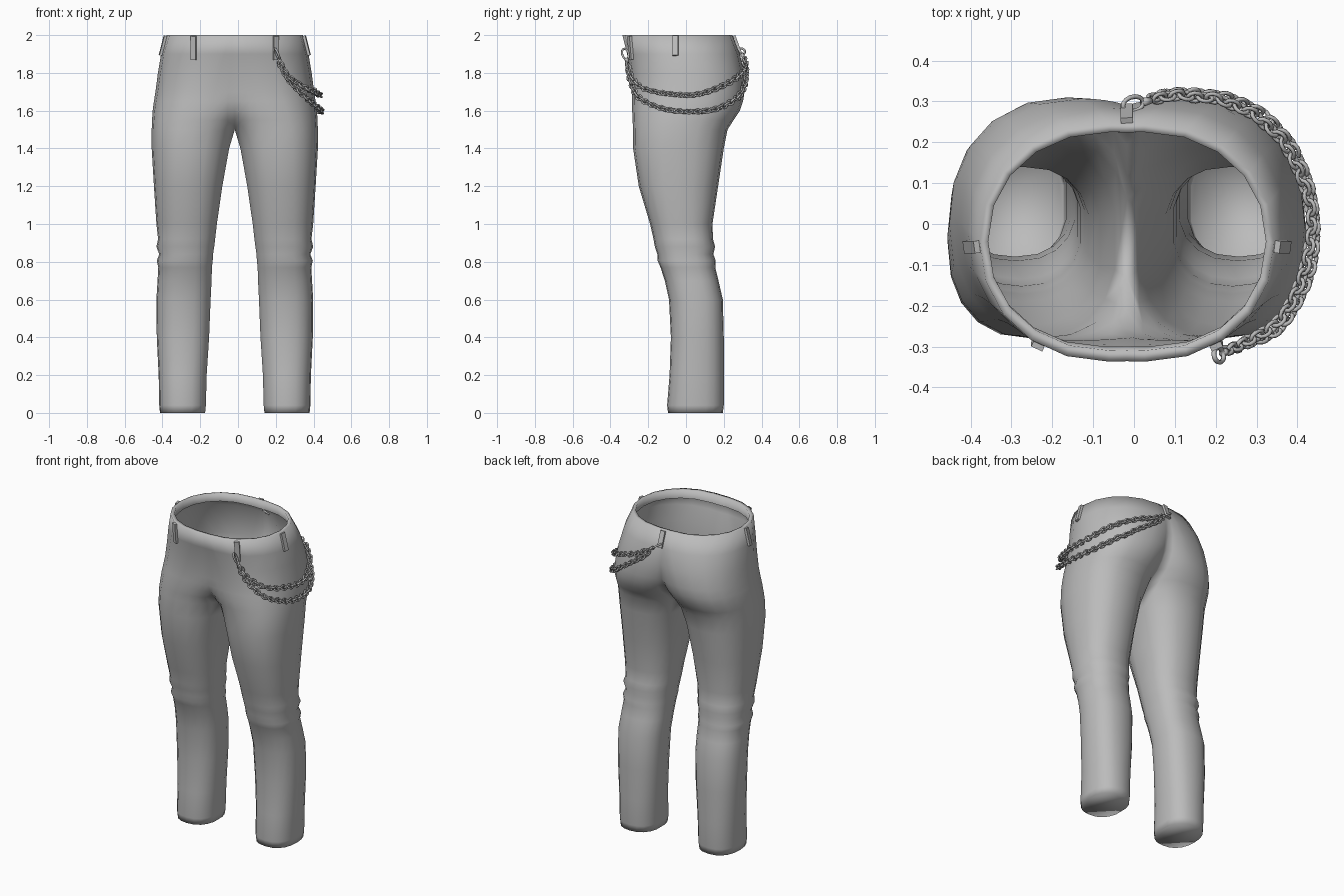
import bpy, bmesh, math
from mathutils import Vector, Matrix
from mathutils.bvhtree import BVHTree

cube = bpy.data.objects.get("Cube")
if cube:
    bpy.data.objects.remove(cube, do_unlink=True)

CENTRE = -0.017


def material(name, value):
    mat = bpy.data.materials.new(name)
    mat.use_nodes = True
    colour = (value, value, value, 1)
    mat.diffuse_color = colour
    mat.node_tree.nodes["Principled BSDF"].inputs["Base Color"].default_value = colour
    return mat


GREY = material("plain grey", 0.5)


def finish(bm, name, smooth=True):
    mesh = bpy.data.meshes.new(name)
    bm.to_mesh(mesh)
    mesh.materials.append(GREY)
    for poly in mesh.polygons:
        poly.use_smooth = smooth
    obj = bpy.data.objects.new(name, mesh)
    bpy.context.collection.objects.link(obj)
    return obj


# Leg sections: height, front y, back y, outer half width, inner half gap
LEG = [
    (0, -.095, .195, .396, .157), (.04, -.1, .2, .4, .153),
    (.2, -.087, .2, .403, .149), (.4, -.08, .2, .413, .136),
    (.6, -.09, .195, .415, .128), (.7, -.112, .172, .409, .123),
    (.77, -.135, .155, .405, .121), (.805, -.15, .157, .413, .117),
    (.84, -.152, .145, .4, .115), (.88, -.165, .154, .415, .109),
    (.92, -.172, .143, .406, .104), (1, -.19, .14, .415, .095),
    (1.2, -.25, .17, .428, .066), (1.4, -.28, .2, .44, .03)]

# Hip sections: height, front y, back y, half width, front and back crease angle
HIP = [
    (1.5, -.28, .22, .44, 70, 72), (1.55, -.283, .252, .438, 45, 64),
    (1.6, -.285, .285, .435, 28, 50), (1.65, -.285, .302, .428, 16, 40),
    (1.7, -.285, .31, .42, 12, 31), (1.8, -.295, .307, .407, 8, 20),
    (1.9, -.312, .285, .39, 6, 10), (2, -.337, .245, .36, 5, 5),
    (2, -.31, .225, .34, 5, 5), (1.95, -.3, .225, .342, 5, 5)]

OUTER, INNER = 10, 4


def half_section(z, front, back, width, gap, crease_front, crease_back):
    """Closed loop for one side: outer arc, then the two inner arcs."""
    rise = max(0, (z - 1.5) / .5)
    power = .85 + .1 * rise
    mid_x = (width + gap) / 2 * (1 - .75 * rise)
    mid_y, depth = (front + back) / 2, (back - front) / 2
    loop = []
    for i in range(OUTER + 1):
        t = math.pi * (i / OUTER - .5)
        s = math.sin(t)
        loop.append((mid_x + (width - mid_x) * abs(math.cos(t)) ** power,
                     mid_y + depth * math.copysign(abs(s) ** power, s), z))

    def arc(angle, sign):
        a = math.radians(angle)
        reach = (mid_x - gap) / math.sin(a) ** power
        return [(mid_x - reach * math.sin(a * i / INNER) ** power,
                 mid_y + sign * depth * math.cos(a * i / INNER) ** power, z)
                for i in range(1, INNER + 1)]

    return loop + arc(crease_back, 1) + arc(crease_front, -1)[::-1]


# Trousers: each side lofted from hem to waist, welded along the middle
sections = [half_section(*row, 76, 76) for row in LEG]
sections += [half_section(*row[:4], 0, *row[4:]) for row in HIP]
bm = bmesh.new()
for side in (1, -1):
    rings = [[bm.verts.new((CENTRE + side * x, y, z)) for x, y, z in s] for s in sections]
    count = len(rings[0])
    bm.faces.new(rings[0][::-side])
    for level, (low, high) in enumerate(zip(rings, rings[1:])):
        for i in range(count):
            if i == OUTER + INNER and level >= len(LEG):
                continue
            j = (i + 1) % count
            bm.faces.new((low[i], low[j], high[j], high[i])[::side])
seam = [v for v in bm.verts if abs(v.co.x - CENTRE) < 1e-4]
bmesh.ops.remove_doubles(bm, verts=seam, dist=1e-4)
bm.normal_update()
surface = BVHTree.FromBMesh(bm)
finish(bm, "trousers")
bm.free()


# Belt loops: thin straps laid on the waist
def belt_loop(name, x, y, inward, bottom):
    direction = Vector((*inward, 0))
    start = Vector((x, y, 0)) - direction * .3
    top, normal, *_ = surface.ray_cast(start + Vector((0, 0, 1.985)), direction)
    base, *_ = surface.ray_cast(start + Vector((0, 0, bottom)), direction)
    up = (top - base).normalized()
    across = up.cross(normal).normalized()
    out = across.cross(up)
    frame = Matrix((across, out, up)).transposed().to_4x4()
    frame.translation = (top + base) / 2 + out * .008
    bm = bmesh.new()
    size = Matrix.Diagonal((.03, .014, (top - base).length + .02, 1))
    bmesh.ops.create_cube(bm, size=1, matrix=frame @ size)
    finish(bm, name, smooth=False)
    bm.free()


for label, s in (("left", 1), ("right", -1)):
    belt_loop("front_belt_loop_" + label, CENTRE + s * .215, -.35, (0, 1), 1.88)
    belt_loop("side_belt_loop_" + label, CENTRE + s * .42, -.055, (-s, 0), 1.9)
belt_loop("back_belt_loop", CENTRE, .32, (0, -1), 1.91)


# Chains: oval links threaded along a smooth path
def add_link(bm, centre, along, twist, length, width, wire, segments=10, sides=5):
    along = along.normalized()
    flat = along.cross(Vector((0, 0, 1))).normalized()
    flat = Matrix.Rotation(twist, 3, along) @ flat
    normal = along.cross(flat)
    grid = []
    for i in range(segments):
        a = math.tau * i / segments
        spoke = along * math.cos(a) + flat * math.sin(a)
        core = centre + along * length * math.cos(a) + flat * width * math.sin(a)
        grid.append([bm.verts.new(core + wire * (spoke * math.cos(b) + normal * math.sin(b)))
                     for b in (math.tau * k / sides for k in range(sides))])
    for i in range(segments):
        for k in range(sides):
            n, m = (i + 1) % segments, (k + 1) % sides
            bm.faces.new((grid[i][k], grid[n][k], grid[n][m], grid[i][m]))


def smooth_path(points, steps=30):
    pts = [Vector(p) for p in points]
    pts = [pts[0] * 2 - pts[1]] + pts + [pts[-1] * 2 - pts[-2]]
    path = []
    for a, b, c, d in zip(pts, pts[1:], pts[2:], pts[3:]):
        for i in range(steps):
            t = i / steps
            p = (b * 2 + (c - a) * t + (a * 2 - b * 5 + c * 4 - d) * t ** 2
                 + (b * 3 - a - c * 3 + d) * t ** 3) / 2
            hit, normal, *_ = surface.find_nearest(p)
            path.append(p + normal * max(0, .017 - (p - hit).dot(normal)))
    return path


def chain(name, points, pitch=.025):
    path = smooth_path(points)
    bm = bmesh.new()
    travelled, number = pitch, 0
    for p, q in zip(path, path[1:]):
        travelled += (q - p).length
        if travelled >= pitch:
            travelled -= pitch
            twist = math.radians(50 if number % 2 else -40)
            add_link(bm, q, q - p, twist, .019, .014, .0055)
            number += 1
    bmesh.ops.recalc_face_normals(bm, faces=bm.faces)
    finish(bm, name)
    bm.free()


chain("upper_chain", [
    (.225, -.31, 1.85), (.27, -.29, 1.78), (.36, -.23, 1.72), (.42, -.1, 1.69),
    (.43, .05, 1.685), (.36, .19, 1.73), (.24, .28, 1.79), (.12, .315, 1.84),
    (.04, .3, 1.885)])
chain("lower_chain", [
    (.225, -.31, 1.84), (.27, -.295, 1.76), (.36, -.25, 1.67), (.43, -.12, 1.61),
    (.44, .03, 1.595), (.4, .16, 1.61), (.3, .26, 1.67), (.18, .315, 1.76),
    (.08, .315, 1.83), (.04, .3, 1.875)])


# Clasps: a hook ring with a swivel, joining chains to belt loops
def clasp(name, top, bottom):
    top, bottom = Vector(top), Vector(bottom)
    along = bottom - top
    bm = bmesh.new()
    add_link(bm, top + along * .3, along, math.radians(10), along.length * .42, .018, .006, 14, 6)
    turn = along.to_track_quat('Z', 'Y').to_matrix().to_4x4()
    bmesh.ops.create_cone(bm, cap_ends=True, segments=8, radius1=.011, radius2=.008,
                          depth=along.length * .35,
                          matrix=Matrix.Translation(top + along * .85) @ turn)
    bmesh.ops.recalc_face_normals(bm, faces=bm.faces)
    finish(bm, name)
    bm.free()


clasp("front_clasp", (.2, -.325, 1.92), (.226, -.312, 1.855))
clasp("back_clasp", (-.02, .29, 1.925), (.04, .302, 1.885))
